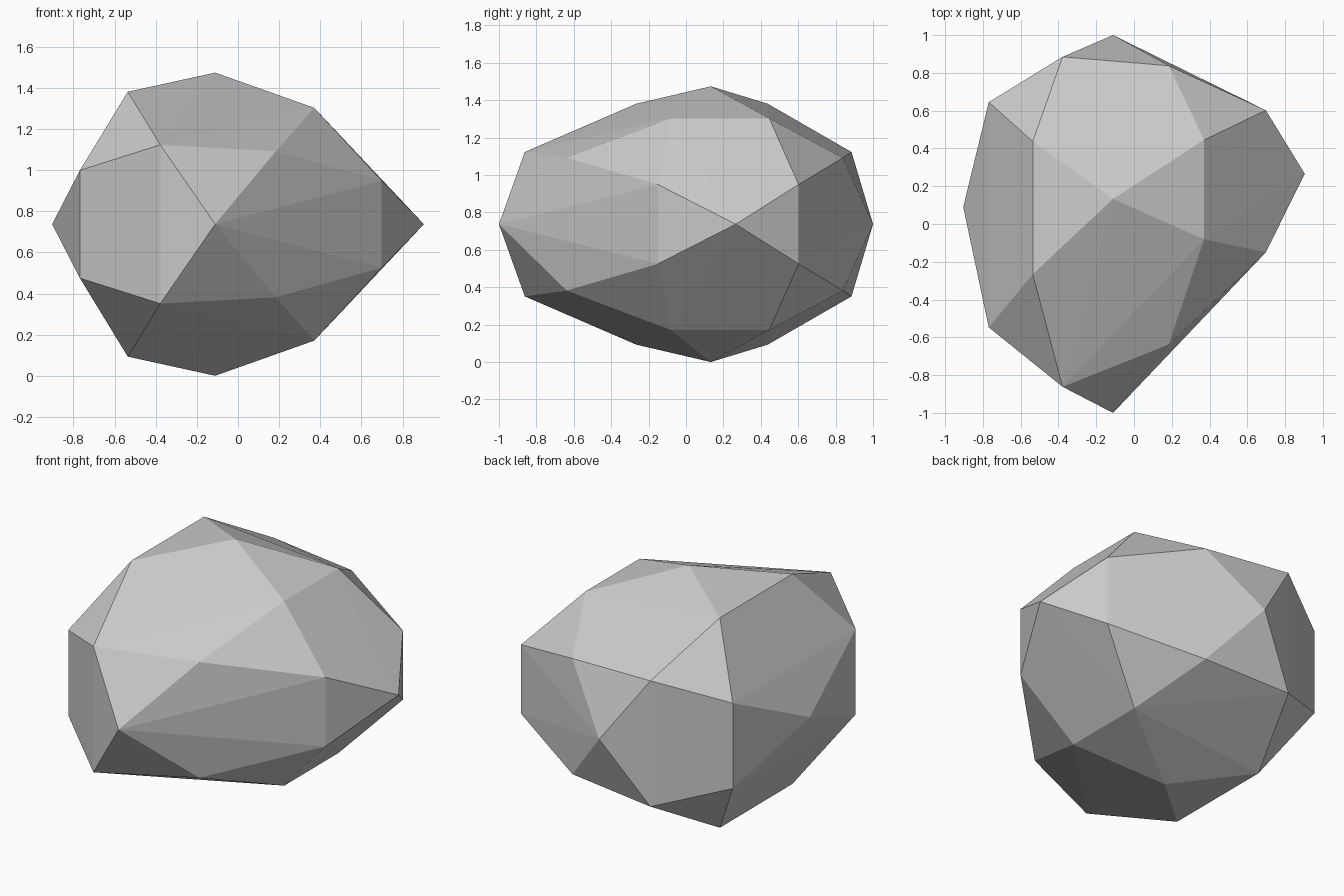
import bpy
import bmesh

# Remove the default cube
cube = bpy.data.objects.get("Cube")
if cube:
    bpy.data.objects.remove(cube, do_unlink=True)

MID = 0.737  # height of the boulder's plane of symmetry

# Corners of the upper half by x and height above the middle: front y, back y
RINGS = [
    (-0.904, 0, (0.09,)),
    (-0.769, 0.262, (-0.547, 0.645)),
    (-0.536, 0.644, (-0.266, 0.437)),
    (-0.378, 0.386, (-0.862, 0.885)),
    (-0.111, 0, (-1, 1)),
    (-0.111, 0.737, (0.133,)),
    (0.184, 0.355, (-0.638, 0.838)),
    (0.371, 0.566, (-0.081, 0.445)),
    (0.698, 0.212, (-0.15, 0.602)),
    (0.904, 0, (0.266,)),
]


def flat_material(name, value):
    mat = bpy.data.materials.new(name)
    mat.use_nodes = True
    colour = (value, value, value, 1)
    mat.diffuse_color = colour
    mat.node_tree.nodes["Principled BSDF"].inputs["Base Color"].default_value = colour
    return mat


# Faceted boulder: corners mirrored about the middle, wrapped in a hull
bm = bmesh.new()
for x, rise, ys in RINGS:
    for y in ys:
        for side in ((1, -1) if rise else (1,)):
            bm.verts.new((x, y, MID + side * rise))
bmesh.ops.convex_hull(bm, input=bm.verts[:])
# Merge the coplanar triangles into clean facets
bmesh.ops.dissolve_limit(bm, angle_limit=0.015, verts=bm.verts[:], edges=bm.edges[:])
bmesh.ops.recalc_face_normals(bm, faces=bm.faces[:])

mesh = bpy.data.meshes.new("boulder")
bm.to_mesh(mesh)
bm.free()
mesh.materials.append(flat_material("stone_grey", 0.6))
boulder = bpy.data.objects.new("boulder", mesh)
bpy.context.collection.objects.link(boulder)
